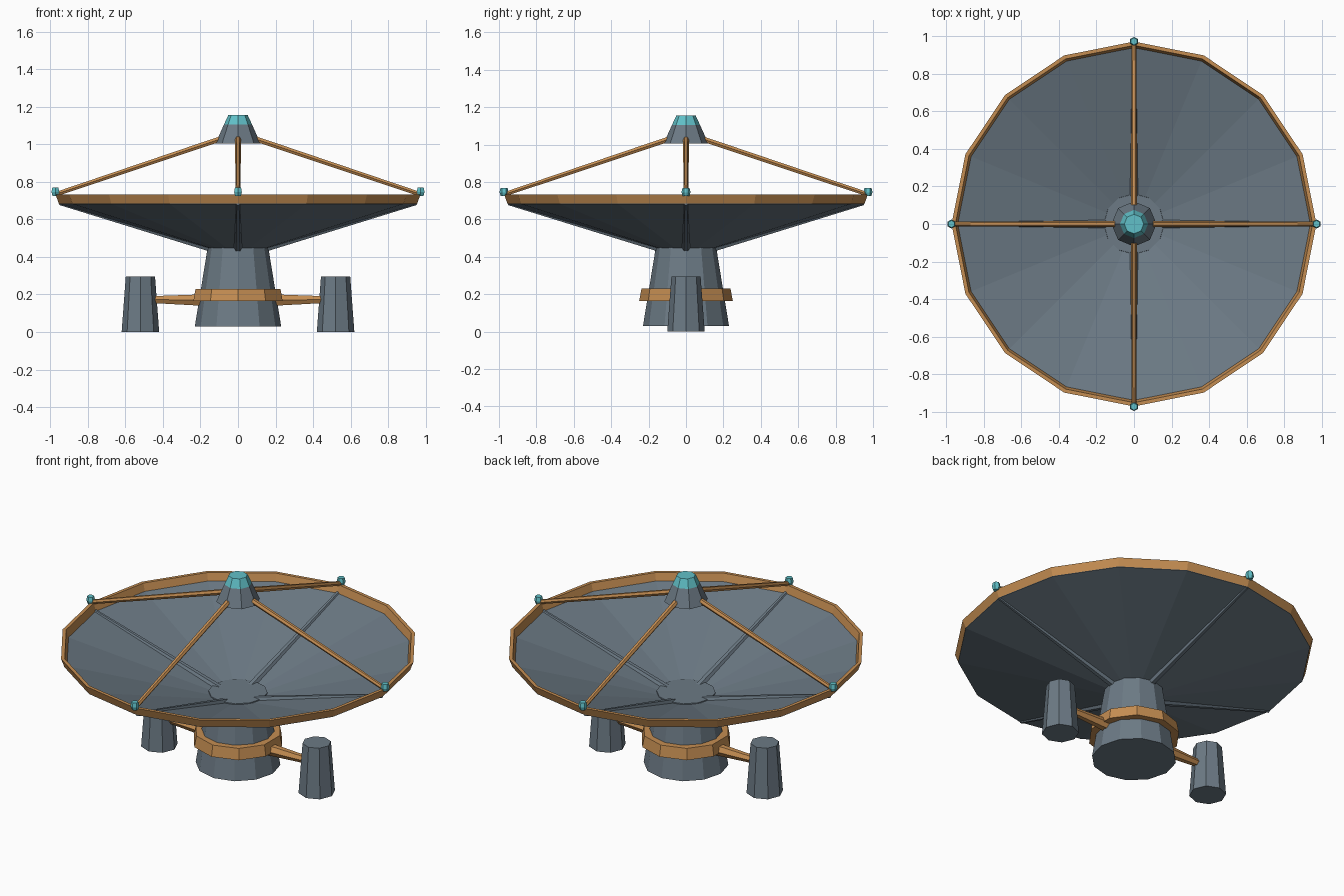
import bpy
import math
from mathutils import Vector

cube = bpy.data.objects.get("Cube")
if cube:
    bpy.data.objects.remove(cube, do_unlink=True)


def material(name, rgb):
    m = bpy.data.materials.new(name)
    m.use_nodes = True
    m.diffuse_color = (*rgb, 1)
    m.node_tree.nodes["Principled BSDF"].inputs["Base Color"].default_value = (*rgb, 1)
    return m


slate = material("slate_metal", (0.15, 0.195, 0.235))
bronze = material("bronze_trim", (0.56, 0.27, 0.085))
teal = material("teal_light", (0.12, 0.53, 0.58))


def lathe(name, profile, sides, mat, turn=0.0, center=(0, 0), closed=False):
    """Spin a (radius, height) profile; an open profile gets capped ends."""
    verts = [(center[0] + r * math.cos(turn + math.tau * i / sides),
              center[1] + r * math.sin(turn + math.tau * i / sides), z)
             for r, z in profile for i in range(sides)]
    n = len(profile)
    faces = []
    for k in range(n if closed else n - 1):
        a, b = k * sides, (k + 1) % n * sides
        for i in range(sides):
            j = (i + 1) % sides
            faces.append((a + i, a + j, b + j, b + i))
    if not closed:
        faces.append(tuple(reversed(range(sides))))
        faces.append(tuple(range((n - 1) * sides, n * sides)))
    mesh = bpy.data.meshes.new(name)
    mesh.from_pydata(verts, [], faces)
    mesh.materials.append(mat)
    ob = bpy.data.objects.new(name, mesh)
    bpy.context.collection.objects.link(ob)
    return ob


def rod(name, start, end, r1, r2, mat, sides=6):
    """Tapered bar between two points."""
    start, end = Vector(start), Vector(end)
    ob = lathe(name, [(r1, 0), (r2, (end - start).length)], sides, mat)
    ob.location = start
    ob.rotation_euler = (end - start).to_track_quat('Z', 'Y').to_euler()
    return ob


# Pedestal and its collar
lathe("pedestal", [(0.23, 0.03), (0.16, 0.46)], 12, slate)
lathe("collar", [(0.25, 0.165), (0.238, 0.23)], 10, bronze, turn=math.pi / 2)

# Side pods on arms
for side, label in ((1, "left"), (-1, "right")):
    lathe(label + "_pod", [(0.1, 0), (0.078, 0.295)], 8, slate, center=(side * 0.52, 0))
    rod(label + "_arm", (side * 0.17, 0, 0.17), (side * 0.48, 0, 0.173), 0.036, 0.02, bronze)

# Dish shell and rim band
lathe("dish", [(0.15, 0.445), (0.955, 0.683), (0.955, 0.692), (0.15, 0.452)],
      16, slate, closed=True)
lathe("dish_rim", [(0.954, 0.683), (0.972, 0.732), (0.952, 0.732), (0.938, 0.683)],
      16, bronze, closed=True)

# Ribs, feed struts and rim lights at the four quarters
for i, label in enumerate(("left", "back", "right", "front")):
    c, s = round(math.cos(i * math.pi / 2)), round(math.sin(i * math.pi / 2))
    rod(label + "_rib", (0.1 * c, 0.1 * s, 0.435), (0.95 * c, 0.95 * s, 0.687),
        0.024, 0.012, slate)
    rod(label + "_strut", (0.96 * c, 0.96 * s, 0.738), (0.09 * c, 0.09 * s, 1.03),
        0.013, 0.016, bronze)
    lathe(label + "_rim_light", [(0.017, 0.725), (0.024, 0.745), (0.019, 0.769)],
          6, teal, turn=math.pi / 6, center=(0.973 * c, 0.973 * s))

# Feed hub with its light
lathe("feed_hub", [(0.12, 1.005), (0.075, 1.105)], 8, slate)
lathe("feed_light", [(0.075, 1.105), (0.052, 1.155)], 8, teal)
